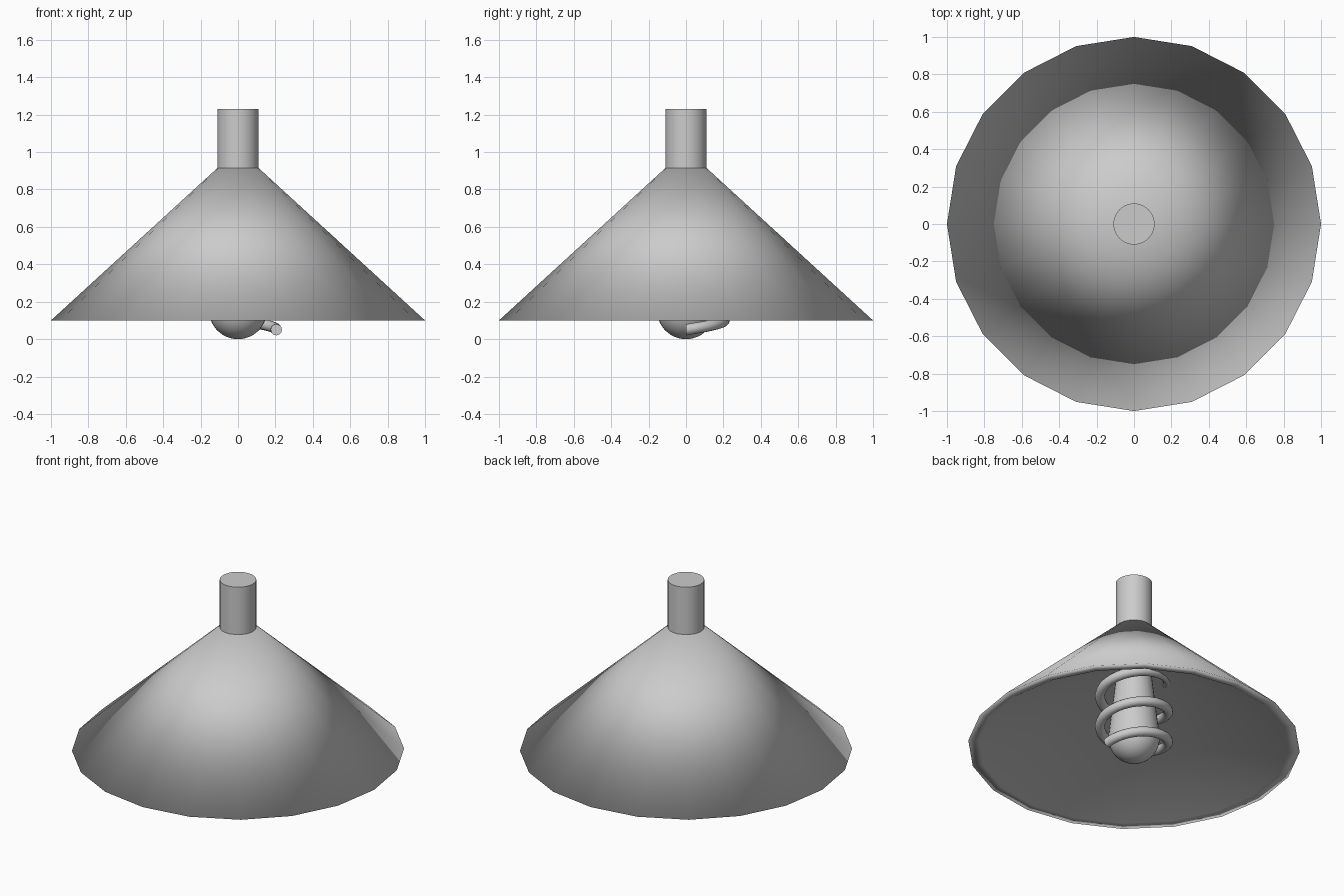
import bpy, bmesh, math

if "Cube" in bpy.data.objects:
    bpy.data.objects.remove(bpy.data.objects["Cube"])


def lathe(name, profile, sides, angle=35):
    """Spin an (r, z) profile around z; r = 0 makes a pole."""
    bm = bmesh.new()
    rings = []
    for r, z in profile:
        if r < 1e-6:
            rings.append([bm.verts.new((0, 0, z))] * sides)
        else:
            rings.append([bm.verts.new((r * math.cos(2 * math.pi * i / sides),
                                        r * math.sin(2 * math.pi * i / sides), z))
                          for i in range(sides)])
    for a, b in zip(rings, rings[1:]):
        for i in range(sides):
            j = (i + 1) % sides
            quad = list(dict.fromkeys((a[i], a[j], b[j], b[i])))
            bm.faces.new(quad)
    bmesh.ops.recalc_face_normals(bm, faces=bm.faces)
    return finish(name, bm, angle)


def finish(name, bm, angle=35):
    mesh = bpy.data.meshes.new(name)
    bm.to_mesh(mesh)
    bm.free()
    obj = bpy.data.objects.new(name, mesh)
    bpy.context.collection.objects.link(obj)
    bpy.ops.object.select_all(action='DESELECT')
    obj.select_set(True)
    bpy.context.view_layer.objects.active = obj
    bpy.ops.object.shade_smooth_by_angle(angle=math.radians(angle))
    return obj


# Conical shade, smooth all over: outer skin running to a point, flat rim, inner skin
lathe("shade", [(0, 1.0157), (1.0, 0.10), (0.935, 0.10), (0, 0.65)], 20, 180)

# Stem above the shade
lathe("stem", [(0, 0.90), (0.11, 0.90), (0.11, 1.23), (0, 1.23)], 32)

# Bulb: round tip flowing into a tapered neck
R = 0.155
tip = [(R * math.sin(math.radians(a)), R - R * math.cos(math.radians(a)))
       for a in range(0, 97, 8)]
lathe("bulb", tip + [(0.105, 0.60), (0, 0.64)], 32)

# Spiral tube wound around the bulb
coil_radius, tube, pitch, turns, steps, sides = 0.205, 0.03, 0.21, 3, 32, 12
bm = bmesh.new()
rings = []
for k in range(turns * steps + 1):
    t = 2 * math.pi * k / steps
    z = 0.05 + pitch * k / steps
    ring = []
    for s in range(sides):
        a = 2 * math.pi * s / sides
        r = coil_radius + tube * math.cos(a)
        ring.append(bm.verts.new((r * math.cos(t), r * math.sin(t), z + tube * math.sin(a))))
    rings.append(ring)
for a, b in zip(rings, rings[1:]):
    for s in range(sides):
        n = (s + 1) % sides
        bm.faces.new((a[s], a[n], b[n], b[s]))
bm.faces.new(rings[0])
bm.faces.new(rings[-1])
bmesh.ops.recalc_face_normals(bm, faces=bm.faces)
finish("spiral_tube", bm)
